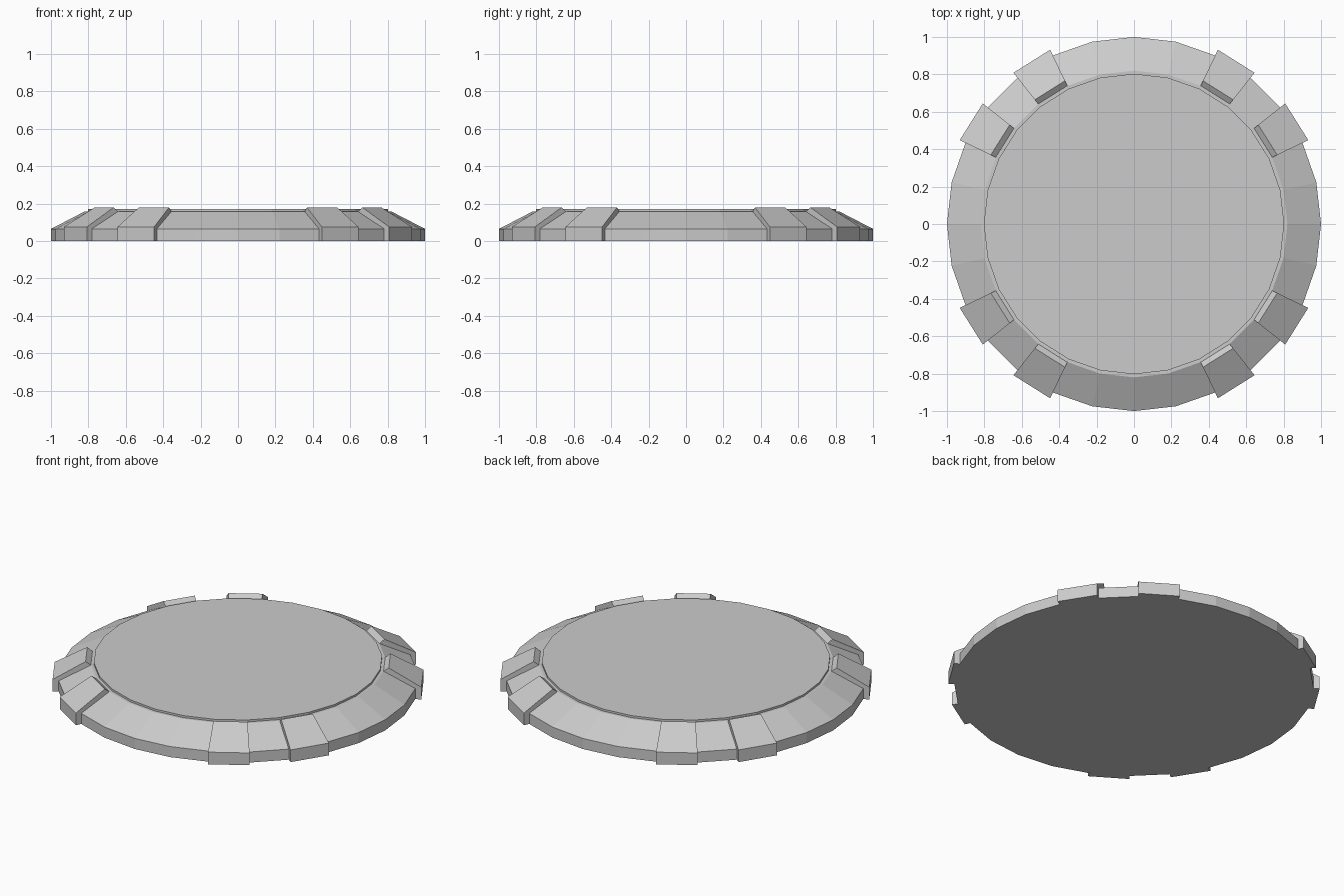
import bpy, bmesh
from math import sin, cos, tau

SIDES = 28

cube = bpy.data.objects.get("Cube")
if cube:
    bpy.data.objects.remove(cube, do_unlink=True)

gray = bpy.data.materials.new("plain gray")
gray.use_nodes = True
gray.diffuse_color = (0.6, 0.6, 0.6, 1)
gray.node_tree.nodes["Principled BSDF"].inputs["Base Color"].default_value = (0.6, 0.6, 0.6, 1)


def at(r, z, step):
    a = step * tau / SIDES
    return (r * cos(a), r * sin(a), z)


def finish(bm, name):
    bmesh.ops.recalc_face_normals(bm, faces=bm.faces)
    mesh = bpy.data.meshes.new(name)
    bm.to_mesh(mesh)
    bm.free()
    mesh.materials.append(gray)
    obj = bpy.data.objects.new(name, mesh)
    bpy.context.collection.objects.link(obj)


# Round base: side wall, sloped border, narrow ledge and raised centre
bm = bmesh.new()
profile = [(1, 0), (1, 0.065), (0.82, 0.158), (0.803, 0.158), (0.803, 0.17)]
rings = [[bm.verts.new(at(r, z, i)) for i in range(SIDES)] for r, z in profile]
for low, high in zip(rings, rings[1:]):
    for i in range(SIDES):
        j = (i + 1) % SIDES
        bm.faces.new((low[i], low[j], high[j], high[i]))
bm.faces.new(rings[0])
bm.faces.new(rings[-1])
finish(bm, "disc_base")


# Raised border blocks, two per quarter, each one side of the disc wide
def border_block(name, side):
    section = [(1.034, 0), (1.034, 0.075), (0.85, 0.18), (0.82, 0.157), (0.82, 0)]
    bm = bmesh.new()
    a, b = [[bm.verts.new(at(r, z, s)) for r, z in section] for s in (side, side + 1)]
    bm.faces.new(a)
    bm.faces.new(b)
    for i in range(len(section)):
        j = (i + 1) % len(section)
        bm.faces.new((a[i], a[j], b[j], b[i]))
    finish(bm, name)


for quarter, place in enumerate(("back_left", "back_right", "front_right", "front_left")):
    for n, offset in enumerate((2, 4), 1):
        border_block(f"border_block_{place}_{n}", quarter * SIDES // 4 + offset)
